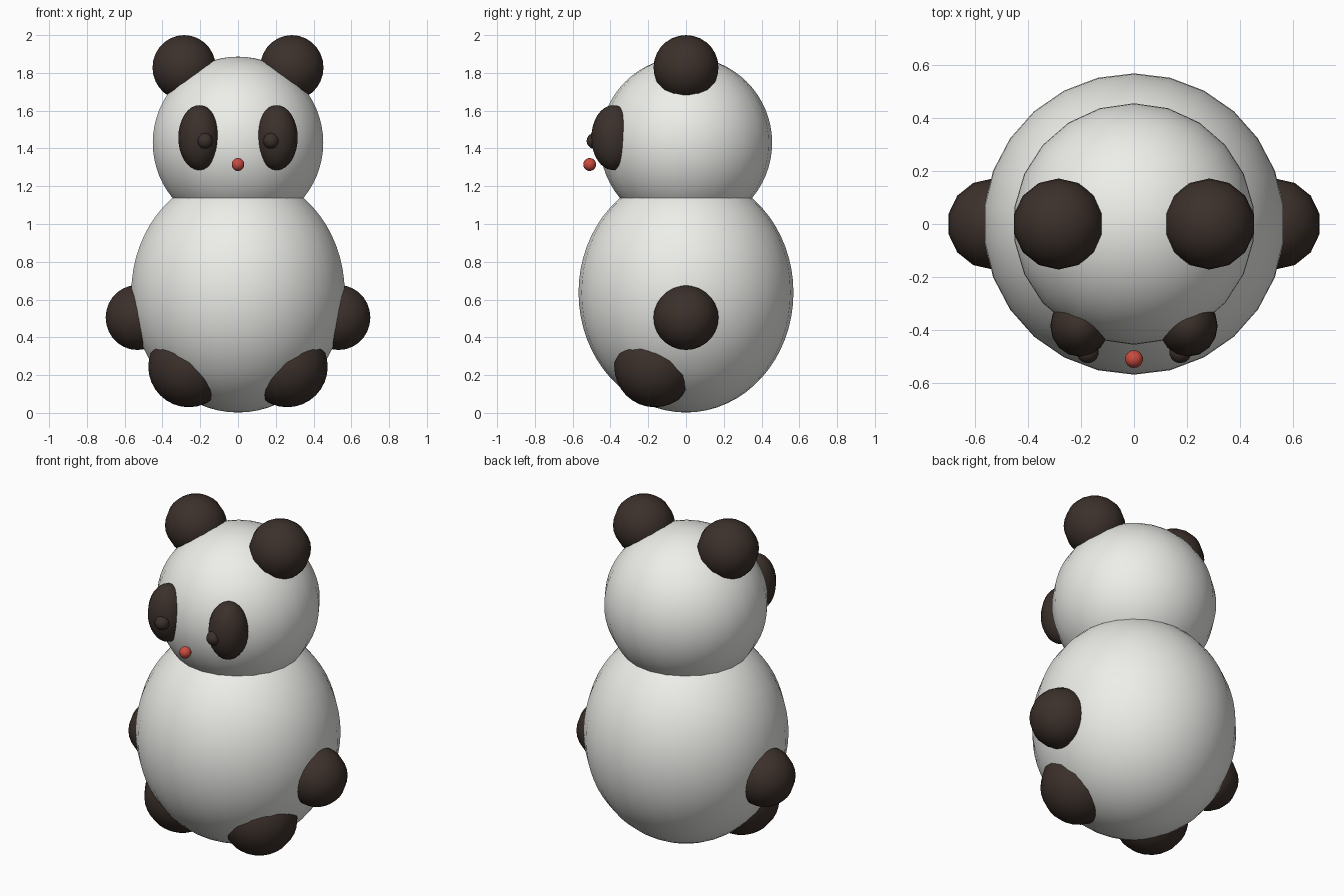
import bpy

if "Cube" in bpy.data.objects:
    bpy.data.objects.remove(bpy.data.objects["Cube"])


def material(name, colour):
    m = bpy.data.materials.new(name)
    m.diffuse_color = (*colour, 1)
    m.use_nodes = True
    m.node_tree.nodes["Principled BSDF"].inputs["Base Color"].default_value = m.diffuse_color
    return m


white = material("white_fur", (0.85, 0.86, 0.82))
dark = material("dark_fur", (0.045, 0.03, 0.024))
red = material("red", (0.6, 0.07, 0.05))


def ball(name, centre, radii, mat, segments=14, rings=14):
    """Smooth ellipsoid with baked-in scale."""
    bpy.ops.mesh.primitive_uv_sphere_add(segments=segments, ring_count=rings,
                                         radius=1, location=centre)
    ob = bpy.context.object
    ob.name = name
    ob.scale = radii
    bpy.ops.object.transform_apply(location=False, rotation=False, scale=True)
    bpy.ops.object.shade_smooth()
    ob.data.materials.append(mat)
    return ob


def pair(name, centre, radii, mat, segments=14, rings=14):
    """The same ellipsoid on both sides of x = 0."""
    x, y, z = centre
    for side, s in (("left", -1), ("right", 1)):
        ball(f"{side}_{name}", (s * x, y, z), radii, mat, segments, rings)


# Torso and head
ball("body", (0, 0, 0.637), (0.569, 0.569, 0.635), white, 26, 32)
ball("head", (0, 0, 1.43), (0.456, 0.456, 0.456), white, 22, 32)

# Ears and limbs
pair("ear", (0.285, 0, 1.828), (0.172, 0.172, 0.172), dark)
pair("arm", (0.533, 0, 0.505), (0.172, 0.172, 0.172), dark)
pair("foot", (0.26, -0.165, 0.245), (0.215, 0.215, 0.215), dark, 16, 16)

# Face
pair("eye_patch", (0.205, -0.385, 1.457), (0.111, 0.116, 0.172), dark, 16, 16)
pair("pupil", (0.175, -0.484, 1.44), (0.042, 0.042, 0.042), dark)
ball("nose", (0, -0.51, 1.315), (0.034, 0.034, 0.034), red)
